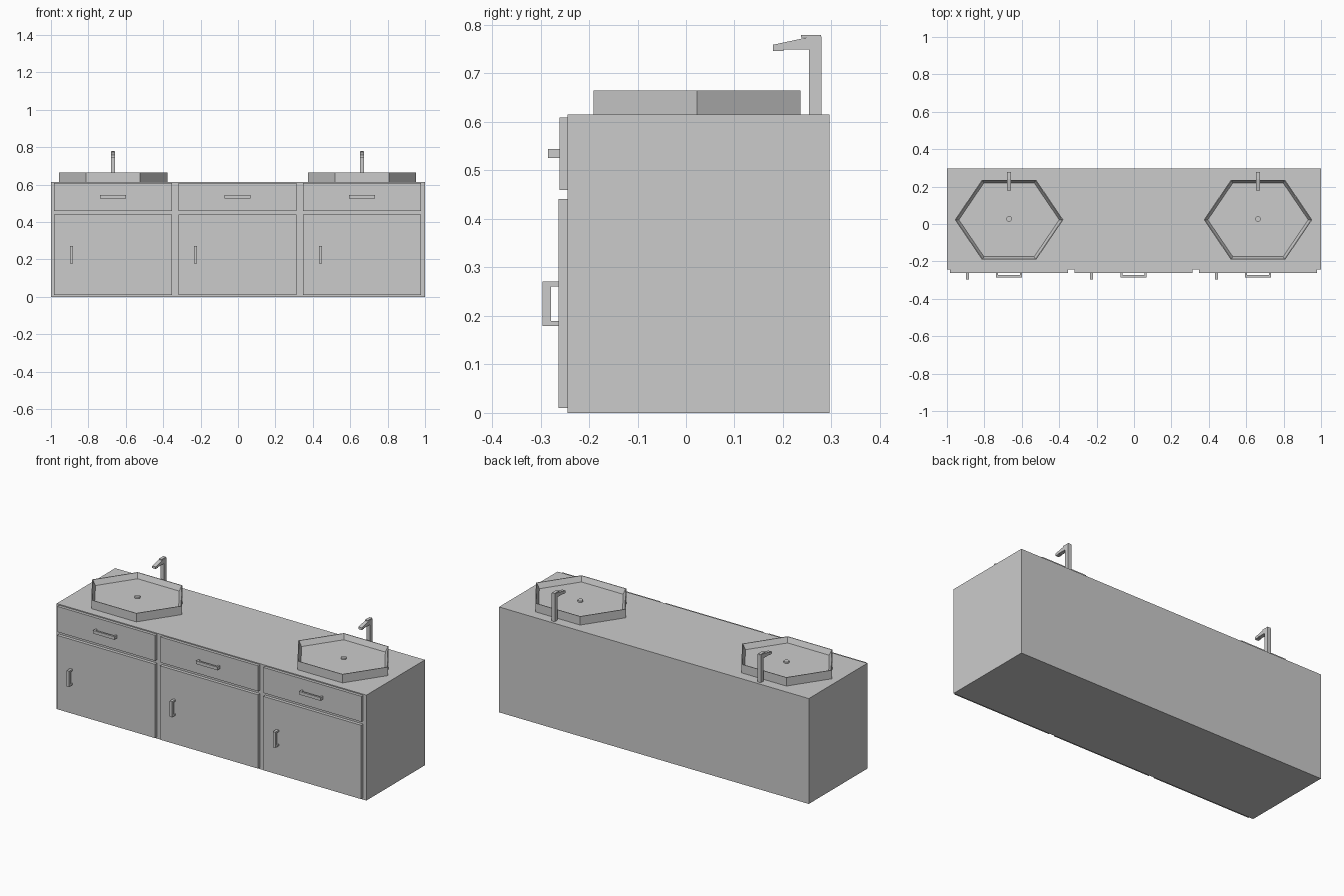
import bpy, bmesh, math

if "Cube" in bpy.data.objects:
    bpy.data.objects.remove(bpy.data.objects["Cube"])

SECTIONS = (-0.668, -0.003, 0.663)   # centre of each cabinet section
SINKS = (-0.668, 0.663)
BASIN_Y = 0.0225
TOP_Z = 0.615


def finish(name, bm):
    bmesh.ops.recalc_face_normals(bm, faces=bm.faces)
    mesh = bpy.data.meshes.new(name)
    bm.to_mesh(mesh)
    bm.free()
    ob = bpy.data.objects.new(name, mesh)
    bpy.context.collection.objects.link(ob)
    return ob


def box(name, x, y, z):
    """Box from (min, max) ranges."""
    bm = bmesh.new()
    bmesh.ops.create_cube(bm, size=1)
    for v in bm.verts:
        v.co = [r[0] + (c + 0.5) * (r[1] - r[0]) for c, r in zip(v.co, (x, y, z))]
    return finish(name, bm)


def extrude(name, points, vec):
    """Extrude a closed planar outline along a vector."""
    bm = bmesh.new()
    face = bm.faces.new([bm.verts.new(p) for p in points])
    new = bmesh.ops.extrude_face_region(bm, geom=[face])["geom"]
    bmesh.ops.translate(bm, vec=vec,
                        verts=[g for g in new if isinstance(g, bmesh.types.BMVert)])
    return finish(name, bm)


def bracket(a0, a1, front, back, leg, bar):
    """U-shaped handle outline as (along, depth) pairs."""
    return [(a0, back), (a0, front), (a1, front), (a1, back),
            (a1 - leg, back), (a1 - leg, front + bar),
            (a0 + leg, front + bar), (a0 + leg, back)]


def basin(name, cx):
    # Rings: outer base, outer rim, inner rim, floor edge
    rings = [(0, TOP_Z), (0, 0.665), (0.004, 0.665), (0.016, 0.635)]
    bm = bmesh.new()
    loops = []
    for inset, z in rings:
        hy = 0.2135 - inset
        hx = 0.29 * hy / 0.2135
        loops.append([bm.verts.new((cx + sx * hx, BASIN_Y + sy * hy, z)) for sx, sy in
                      ((1, 0), (.5, 1), (-.5, 1), (-1, 0), (-.5, -1), (.5, -1))])
    for a, b in zip(loops, loops[1:]):
        for i in range(6):
            j = (i + 1) % 6
            bm.faces.new((a[i], a[j], b[j], b[i]))
    bm.faces.new(loops[0])
    bm.faces.new(loops[-1])
    return finish(name, bm)


# Cabinet body
box("cabinet_body", (-1, 1), (-0.244, 0.296), (0, TOP_Z))

# Doors, drawers and their handles
for i, cx in enumerate(SECTIONS, 1):
    xr = (cx - 0.316, cx + 0.316)
    box(f"door_{i}", xr, (-0.263, -0.244), (0.01, 0.441))
    box(f"drawer_{i}", xr, (-0.261, -0.244), (0.46, 0.609))
    hx = cx - 0.231
    extrude(f"door_handle_{i}",
            [(hx, d, a) for a, d in bracket(0.179, 0.271, -0.296, -0.262, 0.010, 0.018)],
            (0.016, 0, 0))
    extrude(f"drawer_handle_{i}",
            [(a, d, 0.526) for a, d in
             bracket(cx - 0.069, cx + 0.069, -0.285, -0.260, 0.010, 0.011)],
            (0, 0, 0.018))

# Basins, drains and faucets
FAUCET = [(0.279, TOP_Z), (0.279, 0.776), (0.254, 0.775), (0.179, 0.759),
          (0.179, 0.746), (0.201, 0.746), (0.201, 0.749), (0.254, 0.749), (0.254, TOP_Z)]
for i, cx in enumerate(SINKS, 1):
    basin(f"basin_{i}", cx)
    bpy.ops.mesh.primitive_cylinder_add(vertices=24, radius=0.015, depth=0.012,
                                        location=(cx, 0.027, 0.638))
    bpy.context.object.name = f"drain_{i}"
    bpy.ops.object.shade_smooth_by_angle(angle=math.radians(30))
    extrude(f"faucet_{i}", [(cx - 0.011, y, z) for y, z in FAUCET], (0.022, 0, 0))
    box(f"faucet_lever_{i}", (cx - 0.009, cx + 0.009), (0.237, 0.278), (0.774, 0.779))
